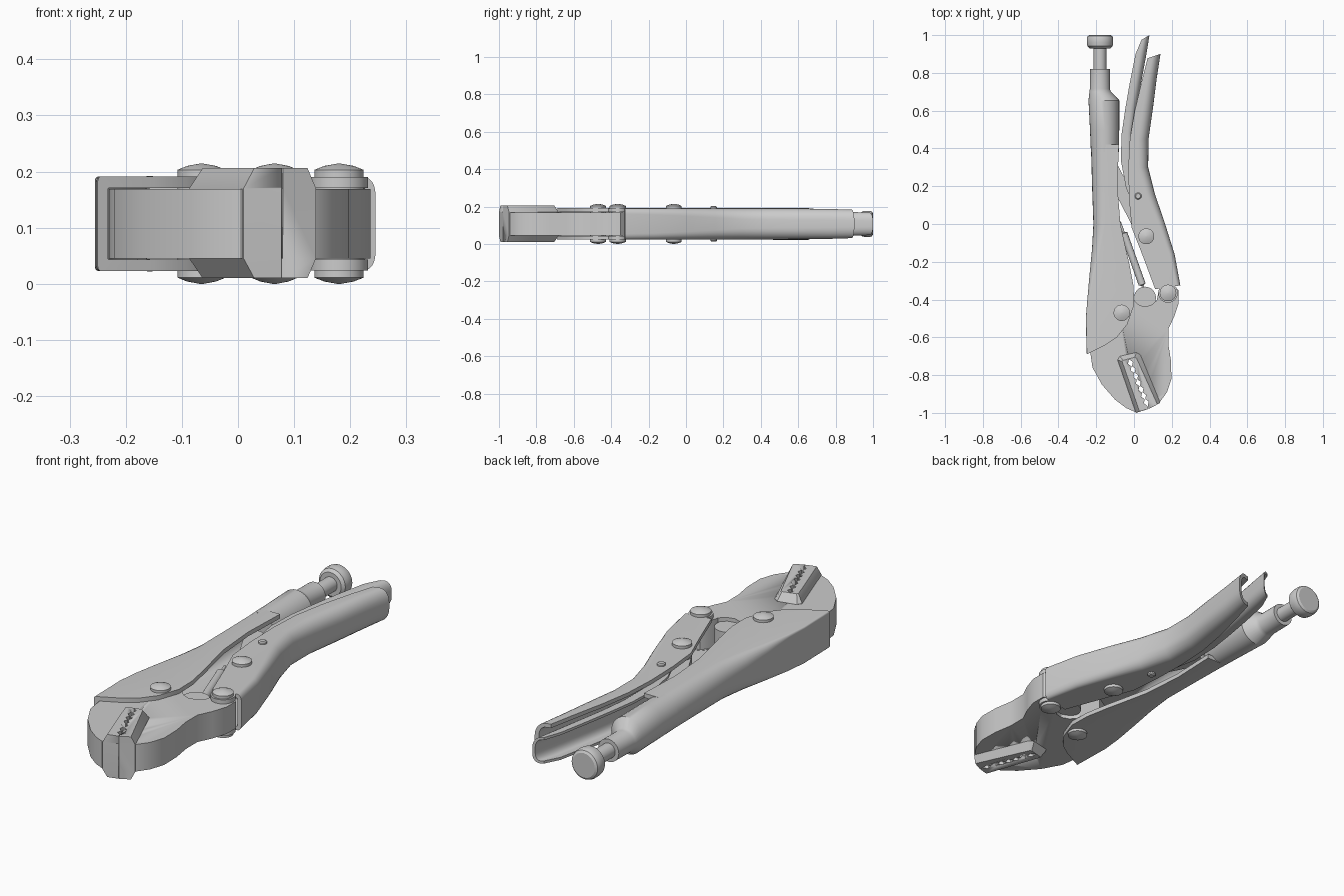
import bpy, bmesh, math
from mathutils import Vector

if "Cube" in bpy.data.objects:
    bpy.data.objects.remove(bpy.data.objects["Cube"])

ZC = 0.107  # mid plane of the tool


def finish(bm, name, angle=30):
    bmesh.ops.recalc_face_normals(bm, faces=bm.faces[:])
    me = bpy.data.meshes.new(name)
    bm.to_mesh(me)
    bm.free()
    ob = bpy.data.objects.new(name, me)
    bpy.context.collection.objects.link(ob)
    bpy.ops.object.select_all(action='DESELECT')
    ob.select_set(True)
    bpy.context.view_layer.objects.active = ob
    bpy.ops.object.shade_smooth_by_angle(angle=math.radians(angle))
    return ob


def loft(rings, name, channel=False, angle=30):
    """Skin closed rings; channel=True caps the ends as folded sheet metal."""
    bm = bmesh.new()
    vs = [[bm.verts.new(p) for p in r] for r in rings]
    n = len(vs[0])
    for a, b in zip(vs, vs[1:]):
        for i in range(n):
            j = (i + 1) % n
            bm.faces.new((a[i], a[j], b[j], b[i]))
    for r in (vs[0], vs[-1]):
        if channel:
            for i in range(n // 2 - 1):
                bm.faces.new((r[i], r[i + 1], r[n - 2 - i], r[n - 1 - i]))
        else:
            bm.faces.new(r)
    return finish(bm, name, angle)


def channel(name, stations, t=0.018):
    """Folded U section. station: spine xy, open-edge xy, half height, corner depth, corner height"""
    def wall(w, hz, ru, rz, u0):
        pts = [(w, hz)]
        arc = [k * math.pi / 12 for k in range(7)]
        pts += [(u0 + ru * (1 - math.sin(a)), hz - rz * (1 - math.cos(a))) for a in arc]
        return pts + [(u, -z) for u, z in reversed(pts)]
    rings = []
    for sx, sy, ox, oy, hz, ru, rz in stations:
        s, d = Vector((sx, sy)), Vector((ox - sx, oy - sy))
        w = d.length
        d.normalize()
        sec = wall(w, hz, ru, rz, 0)
        sec += wall(w, hz - t, max(ru - t, .003), max(rz - t, .003), t)[::-1]
        rings.append([(*(s + d * u), ZC + z) for u, z in sec])
    return loft(rings, name, True)


def lathe(name, prof, origin, axis, n=32):
    """Revolve (radius, distance) pairs about an axis."""
    q = Vector((0, 0, 1)).rotation_difference(Vector(axis).normalized())
    o = Vector(origin)
    return loft([[o + q @ Vector((r * math.cos(2 * math.pi * i / n),
                                  r * math.sin(2 * math.pi * i / n), h))
                  for i in range(n)] for r, h in prof], name)


def prism(name, poly, levels):
    return loft([[(x, y, z) for x, y in p] for p, z in
                 [(poly if l[0] is None else l[0], l[1]) for l in levels]], name)


# fixed handle: folded body that fans out around the jaw
channel("fixed_handle_body", [
    (-.228, .42, -.080, .42, .084, .074, .080),
    (-.222, .20, -.088, .20, .084, .070, .078),
    (-.215, .00, -.072, .00, .084, .062, .070),
    (-.222, -.13, -.048, -.11, .084, .048, .055),
    (-.235, -.265, -.025, -.21, .084, .028, .034),
    (-.247, -.40, -.002, -.33, .084, .010, .012),
    (-.255, -.50, .000, -.43, .084, .006, .008),
    (-.253, -.58, -.035, -.53, .084, .006, .008),
    (-.252, -.64, -.090, -.60, .084, .006, .008),
    (-.250, -.69, -.150, -.64, .084, .006, .008)], .02)

# fixed handle: round tube with stepped end
rings = []
for y, xl, xr, hz in [(.38, -.228, -.080, .084), (.5, -.233, -.078, .085),
                      (.655, -.241, -.078, .085), (.70, -.236, -.122, .055),
                      (.715, -.234, -.128, .052), (.82, -.232, -.128, .052)]:
    c, r = (xl + xr) / 2, (xr - xl) / 2
    rings.append([(c + r * math.cos(a), y, ZC + hz * math.sin(a))
                  for a in [2 * math.pi * i / 32 for i in range(32)]])
loft(rings, "fixed_handle_tube")

# adjusting screw and knob
lathe("adjusting_screw", [(.034, -.35), (.034, .14)], (-.18, .8, ZC), (0, 1, 0), 24)
lathe("adjusting_knob", [(.054, 0), (.067, .012), (.07, .03), (.07, .052), (.066, .064), (.056, .07)],
      (-.18, .93, ZC), (0, 1, 0))

# moving handle
channel("moving_handle", [
    (.140, .90, .072, .878, .076, .045, .06),
    (.120, .77, .042, .76, .080, .05, .06),
    (.100, .61, .004, .60, .082, .055, .06),
    (.077, .45, -.022, .45, .083, .055, .06),
    (.075, .30, -.030, .30, .083, .052, .058),
    (.110, .16, -.026, .13, .083, .046, .05),
    (.160, .015, -.012, -.02, .083, .036, .042),
    (.215, -.16, .045, -.165, .083, .028, .034),
    (.245, -.325, .112, -.345, .083, .02, .03)])

# release lever nested inside the moving handle
channel("release_lever", [
    (.082, 1.0, .040, .975, .060, .034, .045),
    (.066, .90, .008, .90, .063, .036, .045),
    (.040, .76, -.022, .75, .064, .036, .045),
    (.016, .62, -.046, .61, .064, .036, .045),
    (.000, .48, -.065, .48, .064, .036, .045),
    (.000, .34, -.070, .34, .064, .036, .045),
    (.030, .18, -.042, .19, .064, .036, .045),
    (.050, .10, -.005, .11, .062, .03, .04)], .012)

# jaw block
jaw = prism("jaw_block", [
    (-.23, -.69), (-.22, -.76), (-.17, -.85), (-.10, -.93), (-.04, -.975), (.005, -.995),
    (.08, -.975), (.135, -.945), (.175, -.89), (.198, -.82), (.196, -.725), (.182, -.64),
    (.182, -.555), (.213, -.49), (.236, -.42), (.236, -.35), (.20, -.318), (.155, -.323),
    (.132, -.35), (.12, -.405), (.09, -.43), (.055, -.438), (.02, -.425), (-.01, -.39),
    (-.10, -.36), (-.20, -.42), (-.23, -.55)], [(None, ZC - .062), (None, ZC + .062)])

# crimping die pads standing proud of both faces
base = [(-.087, -.72), (-.075, -.70), (.012, -.68), (.034, -.693), (.139, -.946), (.08, -.978), (.01, -1.0)]
top = [(-.063, -.728), (-.058, -.722), (.005, -.705), (.014, -.712), (.124, -.955), (.08, -.978), (.029, -.992)]
pads = prism("crimp_die", base, [(top, .01), (None, .045), (None, .17), (top, .206)])

# row of diamond wire openings along the jaw split
a, b = Vector((-.026, -.718)), Vector((.072, -.962))
d = (b - a).normalized()
nrm = Vector((-d.y, d.x))
zig = [(a + (b - a) * i / 14, .014 if i % 2 else .0015) for i in range(15)]
zig.append((b + d * .06, .0015))
poly = [p + nrm * w for p, w in zig] + [p - nrm * w for p, w in reversed(zig)]
cutter = prism("split_cutter", poly, [(None, -.05), (None, .3)])
cutter.hide_render = True
for ob in (jaw, pads):
    m = ob.modifiers.new("split", 'BOOLEAN')
    m.object, m.operation, m.solver = cutter, 'DIFFERENCE', 'EXACT'
    bpy.context.view_layer.objects.active = ob
    bpy.ops.object.modifier_apply(modifier="split")
bpy.data.objects.remove(cutter)

# rivets, pivot ears and pin
for name, x, y, r in [("jaw_rivet", -.065, -.47, .043), ("link_rivet", .065, -.065, .042),
                      ("pivot_rivet", .18, -.365, .044)]:
    lathe(name, [(.004, -.107), (r * .6, -.103), (r, -.096), (r, .096), (r * .6, .103), (.004, .107)],
          (x, y, ZC), (0, 0, 1))
for s in (-1, 1):
    lathe("pivot_ear", [(.052, -.0095), (.052, .0095)], (.18, -.365, ZC + s * .0735), (0, 0, 1))
lathe("lever_pin", [(.013, -.095), (.018, -.09), (.018, .09), (.013, .095)], (.022, .148, ZC), (0, 0, 1), 16)

# spring anchor, spring and hooks in the gap
lathe("spring_anchor", [(.058, -.045), (.058, .045)], (.058, -.39, ZC), (0, 0, 1))
p, q = Vector((-.055, -.045, ZC)), Vector((.045, -.325, ZC))
ln = (q - p).length
lathe("spring", [(.006, -.06), (.006, 0), (.019, .005), (.019, ln - .005), (.006, ln), (.006, ln + .05)],
      p, q - p, 20)

# toggle link between the handles
a, b = Vector((.065, -.065)), Vector((-.12, .29))
d = (b - a).normalized()
n2 = Vector((-d.y, d.x)) * .04
outline = []
for c, k in ((a, 1), (b, -1)):
    outline += [c + n2 * k * math.cos(t) - d * k * .04 * math.sin(t)
                for t in [i * math.pi / 8 for i in range(9)]]
prism("toggle_link", outline, [(None, ZC - .03), (None, ZC + .03)])
